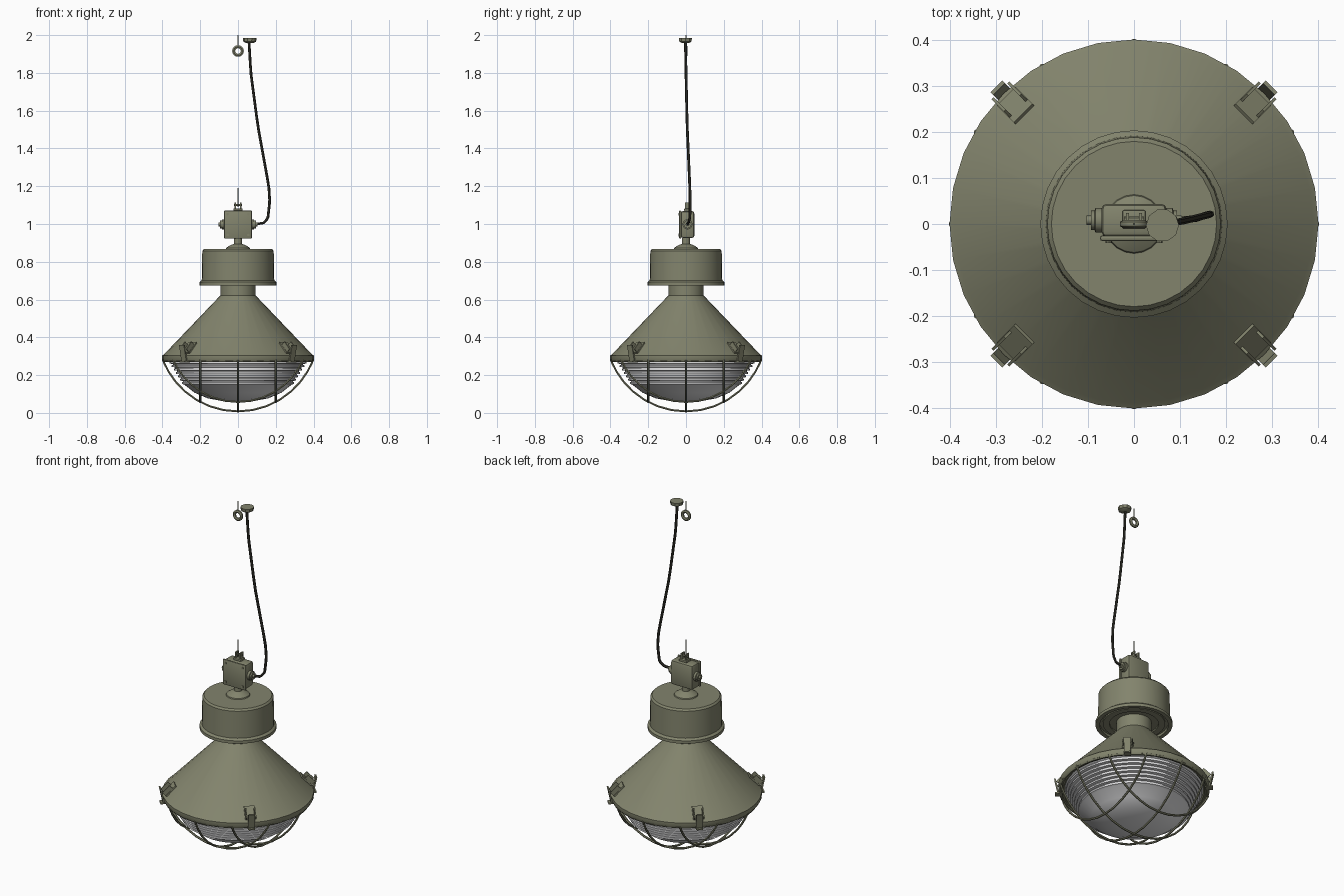
import bpy, bmesh, math
from mathutils import Vector, Matrix

if "Cube" in bpy.data.objects:
    bpy.data.objects.remove(bpy.data.objects["Cube"])


def material(name, rgb):
    m = bpy.data.materials.new(name)
    m.use_nodes = True
    m.diffuse_color = (*rgb, 1)
    bsdf = next(n for n in m.node_tree.nodes if n.type == 'BSDF_PRINCIPLED')
    bsdf.inputs["Base Color"].default_value = (*rgb, 1)
    return m


OLIVE = material("olive_paint", (0.225, 0.23, 0.152))
BLACK = material("black_rubber", (0.033, 0.032, 0.024))
GLASS = material("pale_glass", (0.78, 0.78, 0.79))
parts = []


def finish(name, bm, mat):
    mesh = bpy.data.meshes.new(name)
    bm.to_mesh(mesh)
    bm.free()
    mesh.materials.append(mat)
    ob = bpy.data.objects.new(name, mesh)
    bpy.context.collection.objects.link(ob)
    parts.append(ob)


def lathe(name, profile, mat, segs=32, matrix=Matrix()):
    """Spin (radius, height) points round the local z axis."""
    bm = bmesh.new()
    verts = [bm.verts.new((r, 0, z)) for r, z in profile]
    edges = [bm.edges.new(p) for p in zip(verts, verts[1:])]
    bmesh.ops.spin(bm, geom=verts + edges, cent=(0, 0, 0), axis=(0, 0, 1),
                   angle=math.tau, steps=segs, use_duplicate=False)
    bmesh.ops.remove_doubles(bm, verts=bm.verts, dist=0.0002)
    bmesh.ops.recalc_face_normals(bm, faces=bm.faces)
    bm.transform(matrix)
    finish(name, bm, mat)


def box(name, size, centre, mat, bevel=0.0, matrix=Matrix()):
    bm = bmesh.new()
    bmesh.ops.create_cube(bm, size=1)
    bm.transform(Matrix.Translation(centre) @ Matrix.Diagonal((*size, 1)))
    if bevel:
        bmesh.ops.bevel(bm, geom=bm.edges[:], offset=bevel, segments=2,
                        affect='EDGES', profile=0.5)
    bm.transform(matrix)
    finish(name, bm, mat)


def tube(name, points, radius, mat, spline='POLY', cyclic=False):
    cu = bpy.data.curves.new(name, 'CURVE')
    cu.dimensions = '3D'
    cu.bevel_depth, cu.bevel_resolution = radius, 1
    cu.use_fill_caps = True
    sp = cu.splines.new(spline)
    if spline == 'NURBS':
        sp.order_u, sp.use_endpoint_u, sp.resolution_u = 3, True, 4
    sp.points.add(len(points) - 1)
    for p, co in zip(sp.points, points):
        p.co = (*co, 1)
    sp.use_cyclic_u = cyclic
    tmp = bpy.data.objects.new(name + "_path", cu)
    bpy.context.collection.objects.link(tmp)
    bpy.context.view_layer.update()
    mesh = bpy.data.meshes.new_from_object(
        tmp.evaluated_get(bpy.context.evaluated_depsgraph_get()))
    bpy.data.objects.remove(tmp)
    mesh.name = name
    mesh.materials.clear()
    mesh.materials.append(mat)
    ob = bpy.data.objects.new(name, mesh)
    bpy.context.collection.objects.link(ob)
    parts.append(ob)


def ring(radius, centre, axes, count):
    u, v = (Vector(a) for a in axes)
    return [Vector(centre) + radius * (u * math.cos(t) + v * math.sin(t))
            for t in (math.tau * i / count for i in range(count))]


X, Y, Z = (1, 0, 0), (0, 1, 0), (0, 0, 1)

# Conical shade with rolled rim and neck
lathe("shade", [(0.365, 0.285), (0.375, 0.275), (0.398, 0.275), (0.402, 0.283),
                (0.402, 0.303), (0.39, 0.312), (0.093, 0.622), (0.093, 0.69)], OLIVE)

# Ballast drum with flange and grooved underside
lathe("ballast_drum", [(0.085, 0.69), (0.13, 0.69), (0.13, 0.682), (0.165, 0.682),
                       (0.165, 0.69), (0.182, 0.69), (0.182, 0.675), (0.204, 0.675),
                       (0.204, 0.692), (0.192, 0.702), (0.189, 0.858), (0.18, 0.868),
                       (0.0, 0.868)], OLIVE)
lathe("drum_cap", [(0.065, 0.866), (0.062, 0.874), (0.04, 0.888), (0.022, 0.895),
                   (0.022, 0.925), (0, 0.925)], OLIVE, 20)

# Glass bowl: stepped ribs above, smooth bowl below
profile = [(0, 0.058), (0.08, 0.062), (0.16, 0.077), (0.23, 0.107), (0.285, 0.15)]
for i in range(7):
    r, z = 0.29 + 0.011 * i, 0.153 + 0.018 * i
    profile += [(r + 0.006, z), (r + 0.006, z + 0.009), (r, z + 0.011), (r, z + 0.016)]
profile.append((0.375, 0.284))
lathe("glass_bowl", profile, GLASS, 40)

# Wire guard: three arcs each way on a sphere cap
RIM_R, RIM_Z, POLE = 0.398, 0.282, 0.008
rise = RIM_Z - POLE
sphere = (RIM_R ** 2 + rise ** 2) / (2 * rise)
for label, turn in (("across", False), ("along", True)):
    for k, off in enumerate((-0.2, 0, 0.2)):
        half = math.sqrt(RIM_R ** 2 - off ** 2)
        pts = []
        for i in range(17):
            s = half * math.sin(math.pi / 2 * (i / 8 - 1))
            z = POLE + sphere - math.sqrt(sphere ** 2 - s * s - off * off)
            pts.append((off, s, z) if turn else (s, off, z))
        tube(f"guard_wire_{label}_{k + 1}", pts, 0.006, OLIVE)
tube("guard_ring", ring(0.39, (0, 0, 0.276), (X, Y), 40), 0.008, OLIVE, cyclic=True)

# Four latches on the diagonals
for i in range(4):
    spin = Matrix.Rotation(math.pi / 4 + i * math.pi / 2, 4, 'Z')
    slope = spin @ Matrix.Translation((0.365, 0, 0.345)) @ Matrix.Rotation(math.radians(46), 4, 'Y')
    box(f"latch_plate_{i + 1}", (0.075, 0.058, 0.008), (0, 0, 0), OLIVE, 0, slope)
    for side in (-1, 1):
        box(f"latch_cheek_{i + 1}_{'a' if side > 0 else 'b'}", (0.055, 0.006, 0.03),
            (0.01, side * 0.024, 0.014), OLIVE, 0, slope)
    lever = spin @ Matrix.Translation((0.411, 0, 0.318)) @ Matrix.Rotation(math.radians(12), 4, 'Y')
    box(f"latch_lever_{i + 1}", (0.008, 0.036, 0.085), (0, 0, 0), OLIVE, 0, lever)
    box(f"latch_hook_{i + 1}", (0.04, 0.036, 0.008), (0.4, 0, 0.272), OLIVE, 0, spin)

# Junction box with lid, screws and bracket
box("junction_box", (0.142, 0.072, 0.142), (0, 0.008, 0.997), OLIVE, 0.012)
box("junction_lid", (0.148, 0.012, 0.148), (0, -0.031, 0.997), OLIVE, 0.005)
front = Matrix.Rotation(math.pi / 2, 4, 'X')
for sx in (-1, 1):
    for sz in (-1, 1):
        lathe("lid_screw", [(0.007, 0), (0.007, 0.004), (0, 0.004)], OLIVE, 8,
              Matrix.Translation((sx * 0.055, -0.037, 0.997 + sz * 0.055)) @ front)
box("top_bracket", (0.05, 0.04, 0.012), (0, 0.01, 1.075), OLIVE, 0.003)
for sx in (-1, 1):
    box("bracket_ear", (0.007, 0.028, 0.035), (sx * 0.014, 0.01, 1.097), OLIVE)
tube("bracket_pin", [(-0.022, 0.01, 1.1), (0.022, 0.01, 1.1)], 0.006, OLIVE)
tube("suspension_wire", [(0, 0, 1.09), (0, 0, 1.19)], 0.0015, OLIVE)

# Cable glands on both sides
gland = [(0.027, 0), (0.027, 0.014), (0.021, 0.016), (0.021, 0.024),
         (0.01, 0.024), (0.01, 0.034), (0, 0.034)]
for name, sx in (("gland_left", 1), ("gland_right", -1)):
    lathe(name, gland, OLIVE, 12, Matrix.Translation((sx * 0.07, 0.008, 0.998))
          @ Matrix.Rotation(sx * math.pi / 2, 4, 'Y'))

# Power cable up to the ceiling cup
tube("power_cable", [(0.095, 0.008, 1.0), (0.135, 0.012, 1.005), (0.158, 0.02, 1.03),
                     (0.168, 0.022, 1.12), (0.163, 0.02, 1.2), (0.105, 0.006, 1.52),
                     (0.068, 0.0, 1.8), (0.058, -0.003, 1.97)], 0.0075, BLACK, 'NURBS')
lathe("ceiling_cup", [(0, 1.958), (0.02, 1.958), (0.034, 1.966), (0.036, 1.984), (0, 1.984)],
      OLIVE, 10, Matrix.Translation((0.062, -0.003, 0)))

# Ceiling eye hook
tube("hook_eye", ring(0.023, (0, 0, 1.916), (X, Z), 16), 0.009, OLIVE, cyclic=True)
tube("hook_stem", [(0, 0, 1.94), (0, 0, 2.0)], 0.003, OLIVE)

# Smooth shading with sharp edges kept
bpy.ops.object.select_all(action='DESELECT')
for ob in parts:
    ob.select_set(True)
bpy.context.view_layer.objects.active = parts[0]
bpy.ops.object.shade_smooth_by_angle(angle=math.radians(32))
